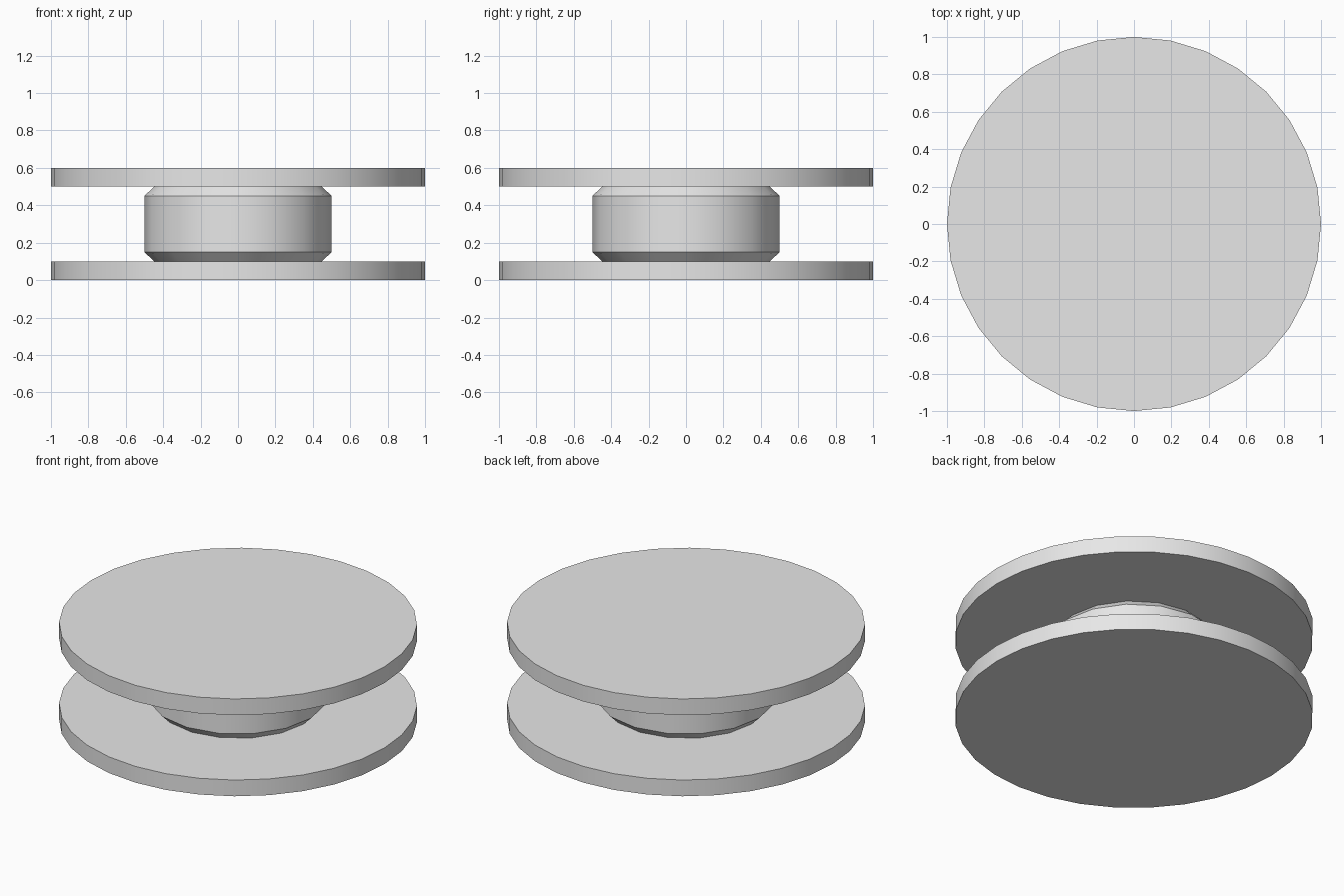
import bpy
import math

cube = bpy.data.objects.get("Cube")
if cube:
    bpy.data.objects.remove(cube, do_unlink=True)

# Single plain grey finish
GREY = (0.8, 0.8, 0.8, 1.0)
grey = bpy.data.materials.new("light grey")
grey.use_nodes = True
grey.diffuse_color = GREY
grey.node_tree.nodes["Principled BSDF"].inputs["Base Color"].default_value = GREY


def cylinder(name, sides, radius, bottom, top, chamfer=0):
    """Upright cylinder with smooth sides and optional chamfered rims."""
    bpy.ops.mesh.primitive_cylinder_add(
        vertices=sides, radius=radius, depth=top - bottom,
        location=(0, 0, (bottom + top) / 2))
    obj = bpy.context.object
    obj.name = name
    obj.data.materials.append(grey)
    if chamfer:
        bevel = obj.modifiers.new("chamfer", "BEVEL")
        bevel.width = chamfer
        bevel.segments = 1
        bevel.limit_method = "ANGLE"
        bevel.angle_limit = math.radians(60)
        bpy.ops.object.modifier_apply(modifier=bevel.name)
    bpy.ops.object.shade_smooth_by_angle(angle=math.radians(30))
    return obj


# Two wide flanges joined by a chamfered hub
cylinder("lower_flange", 32, 1.0, 0.0, 0.1)
cylinder("hub", 16, 0.5, 0.1, 0.5, chamfer=0.05)
cylinder("upper_flange", 32, 1.0, 0.5, 0.6)
